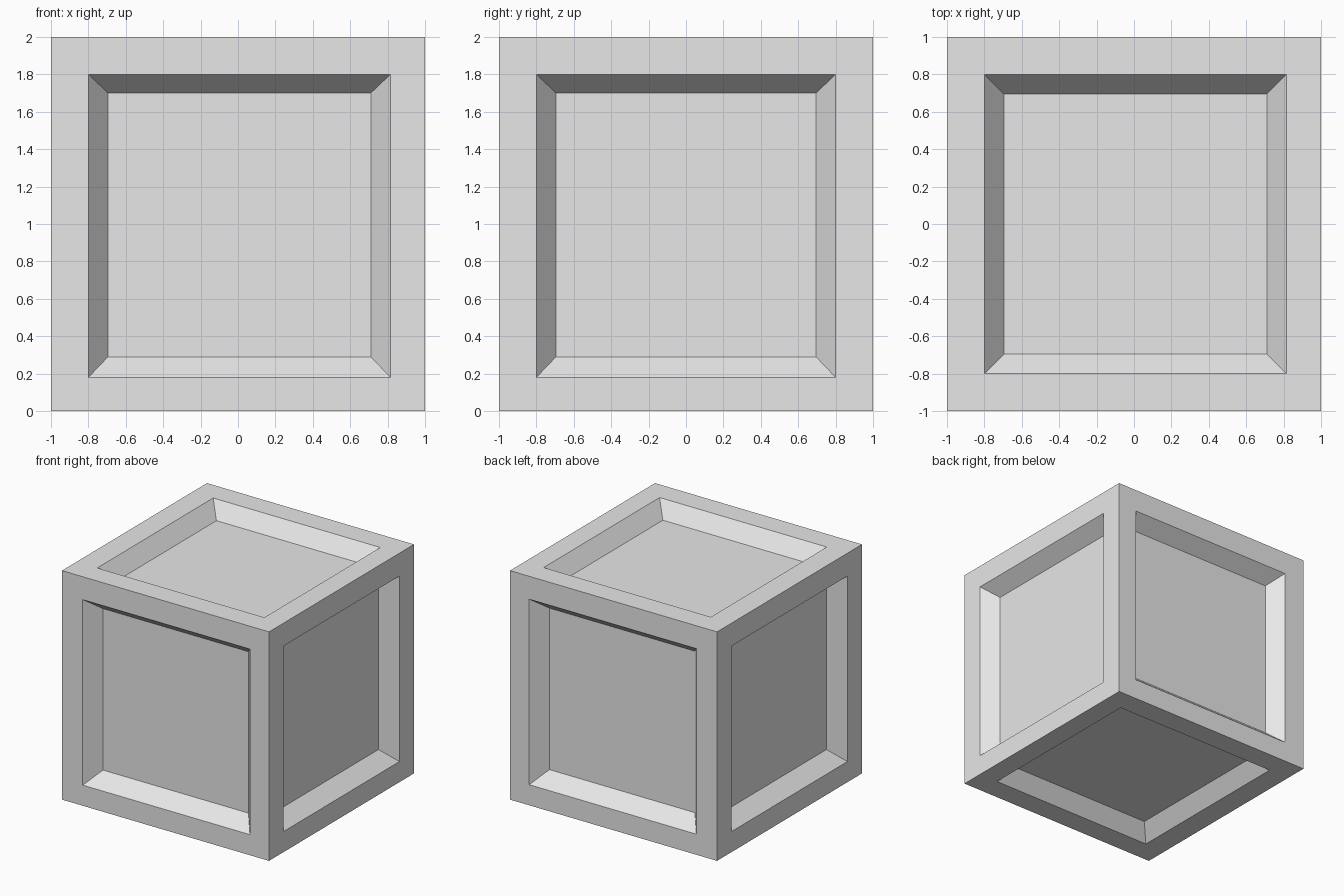
import bpy
import bmesh
from mathutils import Vector

cube = bpy.data.objects.get("Cube")
if cube:
    bpy.data.objects.remove(cube, do_unlink=True)

# Plain grey material
grey = bpy.data.materials.new("plain_grey")
grey.use_nodes = True
grey.diffuse_color = (0.8, 0.8, 0.8, 1)
grey.node_tree.nodes["Principled BSDF"].inputs["Base Color"].default_value = (0.8, 0.8, 0.8, 1)

# Limits per axis, measured from the centre of the crate
OPENING = ((-0.80, 0.815), (-0.80, 0.80), (-0.82, 0.80))
FLOOR = ((-0.695, 0.71), (-0.695, 0.695), (-0.71, 0.70))
DEPTH = 0.13


def ring(bm, corners, axis, limits, depth):
    """Copy a face's corners, pulled in to the limits and sunk by depth."""
    verts = []
    for corner in corners:
        co = Vector([limits[i][1 if corner.co[i] > 0 else 0] for i in range(3)])
        co[axis] = corner.co[axis] * (1 - depth)
        verts.append(bm.verts.new(co))
    return verts


def bridge(bm, outer, inner):
    for i in range(4):
        j = (i + 1) % 4
        bm.faces.new((outer[i], outer[j], inner[j], inner[i]))


# Crate body: each side is a flat frame around a sunken, bevelled panel
bm = bmesh.new()
bmesh.ops.create_cube(bm, size=2)
for face in list(bm.faces):
    axis = max(range(3), key=lambda i: abs(face.normal[i]))
    corners = list(face.verts)
    bm.faces.remove(face)
    opening = ring(bm, corners, axis, OPENING, 0)
    panel = ring(bm, corners, axis, FLOOR, DEPTH)
    bridge(bm, corners, opening)
    bridge(bm, opening, panel)
    bm.faces.new(panel)
bmesh.ops.recalc_face_normals(bm, faces=bm.faces)

mesh = bpy.data.meshes.new("panelled_crate")
bm.to_mesh(mesh)
bm.free()
mesh.materials.append(grey)
crate = bpy.data.objects.new("panelled_crate", mesh)
crate.location.z = 1
bpy.context.collection.objects.link(crate)
